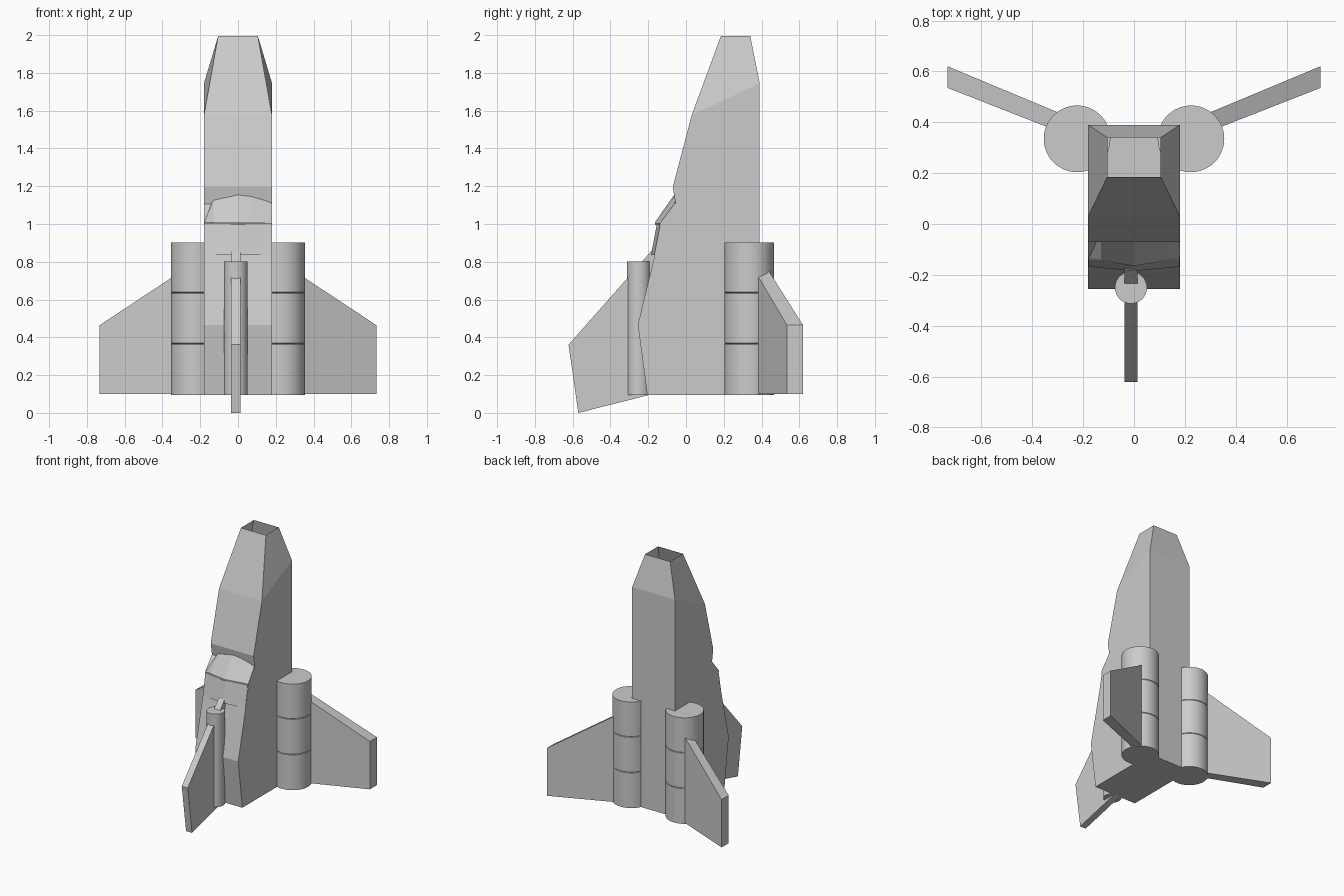
import bpy, bmesh, math
from mathutils import Vector

cube = bpy.data.objects.get("Cube")
if cube:
    bpy.data.objects.remove(cube, do_unlink=True)

hull_grey = bpy.data.materials.new("hull grey")
hull_grey.use_nodes = True
GREY = (0.6, 0.6, 0.6, 1)
hull_grey.diffuse_color = GREY
hull_grey.node_tree.nodes["Principled BSDF"].inputs["Base Color"].default_value = GREY


def loft(name, rings, cap_start=True, cap_end=True, smooth=False):
    """Skin a list of equal-length closed rings of points."""
    bm = bmesh.new()
    rows = [[bm.verts.new(p) for p in ring] for ring in rings]
    n = len(rows[0])
    for a, b in zip(rows, rows[1:]):
        for i in range(n):
            j = (i + 1) % n
            bm.faces.new((a[i], a[j], b[j], b[i]))
    if cap_start:
        bm.faces.new(rows[0][::-1])
    if cap_end:
        bm.faces.new(rows[-1])
    bmesh.ops.recalc_face_normals(bm, faces=bm.faces)
    mesh = bpy.data.meshes.new(name)
    bm.to_mesh(mesh)
    bm.free()
    mesh.materials.append(hull_grey)
    obj = bpy.data.objects.new(name, mesh)
    bpy.context.collection.objects.link(obj)
    if smooth:
        bpy.ops.object.select_all(action='DESELECT')
        obj.select_set(True)
        bpy.context.view_layer.objects.active = obj
        bpy.ops.object.shade_smooth_by_angle(angle=math.radians(30))
    return obj


def tube(name, x, y, radius, profile):
    """Upright cylinder; profile lists (height, inset) pairs."""
    def ring(z, inset):
        angles = [2 * math.pi * i / 48 for i in range(48)]
        r = radius - inset
        return [(x + r * math.cos(a), y + r * math.sin(a), z) for a in angles]
    return loft(name, [ring(*p) for p in profile], smooth=True)


# Fuselage: front edge (y, z), back edge (y, z), half width; nose is open
stations = [
    (-0.205, 0.10, 0.39, 0.10, 0.18),
    (-0.255, 0.47, 0.39, 0.47, 0.18),
    (-0.165, 0.84, 0.39, 0.84, 0.18),
    (-0.13, 1.02, 0.39, 1.02, 0.18),
    (-0.055, 1.11, 0.39, 1.11, 0.18),
    (-0.07, 1.20, 0.39, 1.20, 0.18),
    (0.03, 1.58, 0.39, 1.75, 0.18),
    (0.185, 2.00, 0.34, 2.00, 0.105),
]
loft("fuselage", [[(-w, yf, zf), (w, yf, zf), (w, yb, zb), (-w, yb, zb)]
                  for yf, zf, yb, zb, w in stations], cap_end=False)

# Canopy: ridged glass hood tucked under the nose overhang
arc_x = [-0.178, -0.13, 0.0, 0.07, 0.14, 0.178]
arc_top = [1.04, 1.13, 1.165, 1.155, 1.13, 1.115]


def bowed(x, side, middle):
    return middle + (side - middle) * abs(x) / 0.178


low = [(x, bowed(x, -0.135, -0.165), 1.012) for x in arc_x]
high = [(x, -0.058, z) for x, z in zip(arc_x, arc_top)]
back = [(0.178, 0.0), (-0.178, 0.0)]
loft("canopy", [low + [(x, y, 1.012) for x, y in back],
                high + [(x, y, 1.04) for x, y in back]])

# Panel below the canopy, with a slim lip along its top
bow_x = [-0.178, 0.0, 0.178]


def panel_ring(z, side, middle):
    return ([(x, bowed(x, side, middle), z) for x in bow_x]
            + [(x, y, z) for x, y in back])


loft("cockpit_panel", [panel_ring(0.84, -0.168, -0.185),
                       panel_ring(1.0, -0.137, -0.155)])
loft("canopy_lip", [panel_ring(0.998, -0.14, -0.165),
                    panel_ring(1.008, -0.14, -0.165)])

# Engine tubes at the back, with two thin seams
seams = [(0.10, 0)]
for seam in (0.37, 0.64):
    seams += [(seam - 0.003, 0), (seam, 0.003), (seam + 0.003, 0)]
seams.append((0.905, 0))
for side, label in ((1, "left"), (-1, "right")):
    tube(label + "_engine", side * 0.224, 0.335, 0.131, seams)
    # Swept wing slab: (x, y front, y back, z top front, z top back)
    ends = [(0.22, 0.334, 0.406, 0.807, 0.807), (0.733, 0.535, 0.62, 0.468, 0.468)]
    loft(label + "_wing", [[(side * x, y0, 0.105), (side * x, y1, 0.105),
                            (side * x, y1, t1), (side * x, y0, t0)]
                           for x, y0, y1, t0, t1 in ends])

# Belly tube and the upright fin running through it
tube("belly_tube", -0.012, -0.25, 0.063, [(0.10, 0), (0.805, 0)])
fin = [(-0.19, 0.10), (-0.57, 0.004), (-0.622, 0.365), (-0.18, 0.865), (-0.12, 0.84)]
loft("belly_fin", [[(x, y, z) for y, z in fin] for x in (-0.037, 0.013)])

# Rest the lowest point on the ground
bpy.context.view_layer.update()
parts = [o for o in bpy.context.collection.objects if o.type == 'MESH']
lowest = min((o.matrix_world @ Vector(c)).z for o in parts for c in o.bound_box)
for o in parts:
    o.location.z -= lowest
